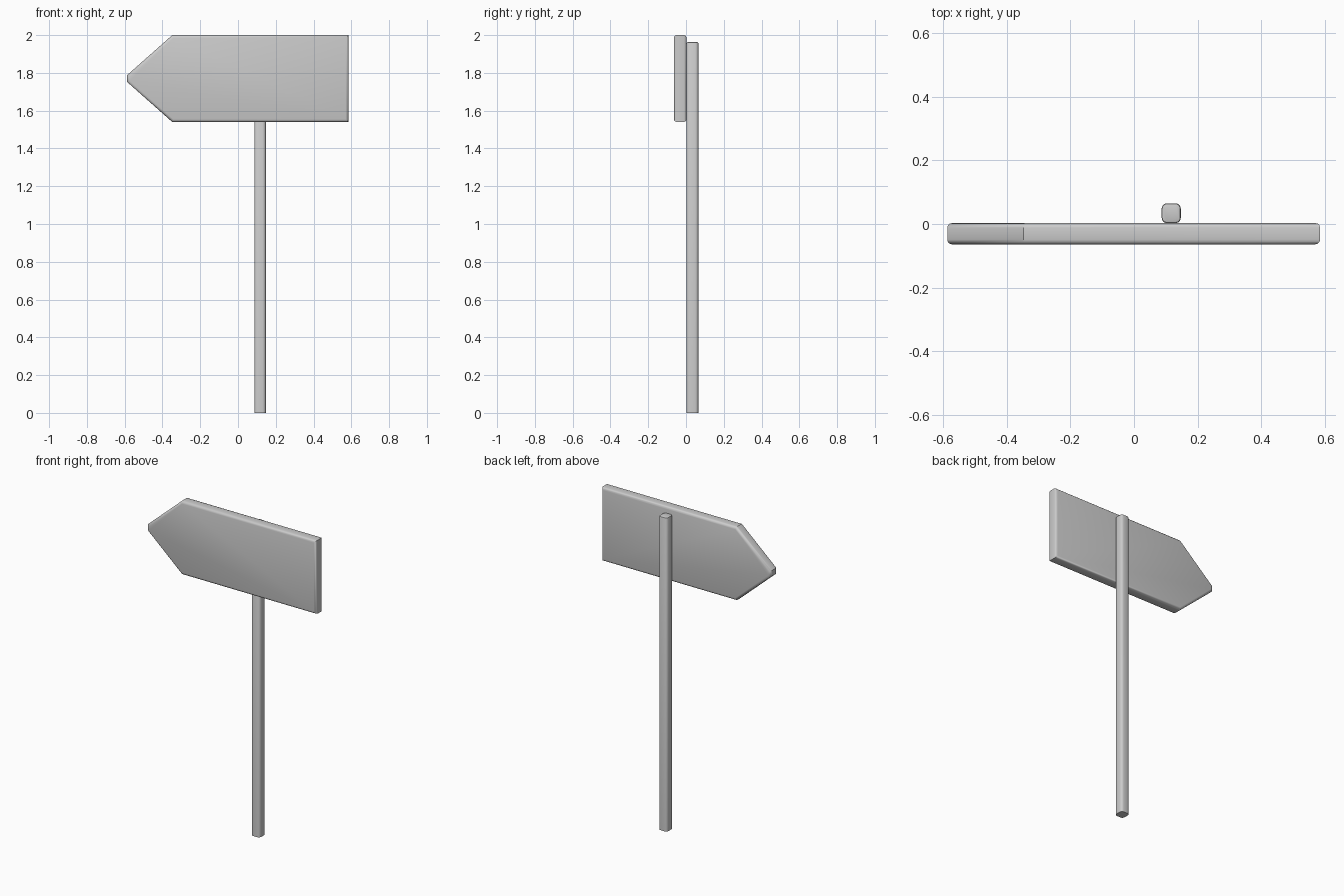
import bpy, bmesh, math

if "Cube" in bpy.data.objects:
    bpy.data.objects.remove(bpy.data.objects["Cube"])


def prism(name, profile, direction):
    """Extrude a closed 3D profile along direction; returns a bmesh."""
    bm = bmesh.new()
    face = bm.faces.new([bm.verts.new(p) for p in profile])
    ext = bmesh.ops.extrude_face_region(bm, geom=[face])
    verts = [v for v in ext["geom"] if isinstance(v, bmesh.types.BMVert)]
    bmesh.ops.translate(bm, verts=verts, vec=direction)
    bmesh.ops.recalc_face_normals(bm, faces=bm.faces)
    return bm


def bevel(bm, test, width, segments):
    """Round the edges whose two end points pass the test."""
    edges = [e for e in bm.edges if test(e.verts[0].co, e.verts[1].co)]
    bmesh.ops.bevel(bm, geom=edges, offset=width, segments=segments,
                    profile=0.5, affect='EDGES')


def finish(bm, name):
    bmesh.ops.recalc_face_normals(bm, faces=bm.faces)
    mesh = bpy.data.meshes.new(name)
    bm.to_mesh(mesh)
    bm.free()
    obj = bpy.data.objects.new(name, mesh)
    bpy.context.collection.objects.link(obj)
    bpy.ops.object.select_all(action='DESELECT')
    obj.select_set(True)
    bpy.context.view_layer.objects.active = obj
    bpy.ops.object.shade_smooth_by_angle(angle=math.radians(35))
    return obj


# Arrow board: blunt-tipped outline, rounded front and back rims
mid, half = 1.77, 0.23
upper = [(0.585, half), (-0.348, half), (-0.587, 0.018)]
outline = [(x, mid + h) for x, h in upper] + [(x, mid - h) for x, h in reversed(upper)]
bm = prism("arrow_board", [(x, -0.064, z) for x, z in outline], (0, 0.067, 0))
bevel(bm, lambda a, b: abs(a.y - b.y) < 1e-4, 0.015, 3)
finish(bm, "arrow_board")

# Post: square section with rounded corners and a softened top
x0, x1, y0, y1, top = 0.087, 0.147, 0.003, 0.065, 1.963
bm = prism("post", [(x0, y0, 0), (x1, y0, 0), (x1, y1, 0), (x0, y1, 0)], (0, 0, top))
bevel(bm, lambda a, b: abs(a.z - b.z) > 1, 0.016, 3)
bevel(bm, lambda a, b: min(a.z, b.z) > top - 1e-4, 0.006, 2)
finish(bm, "post")
